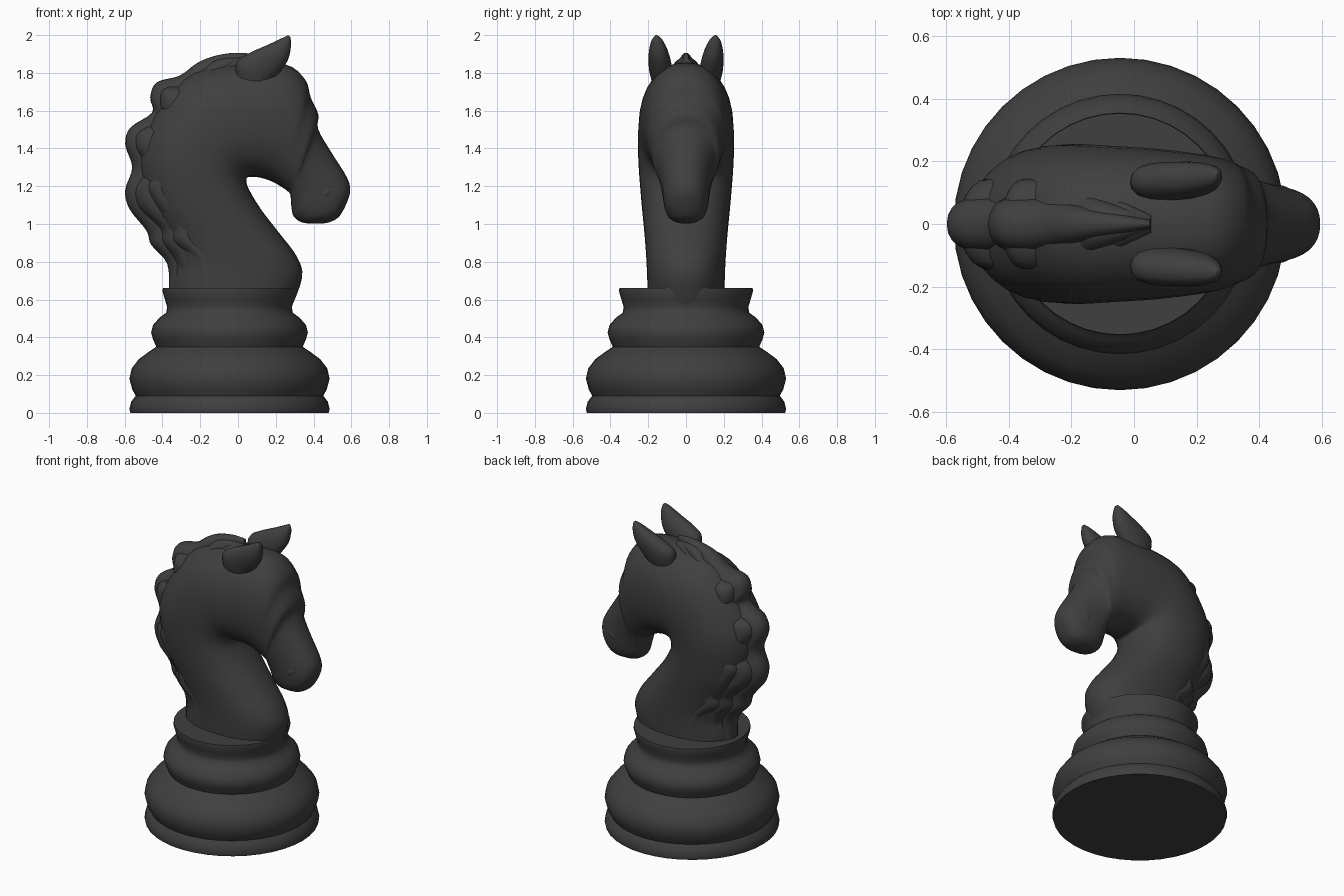
import bpy, bmesh, math
from mathutils import Vector

if "Cube" in bpy.data.objects:
    bpy.data.objects.remove(bpy.data.objects["Cube"])

mat = bpy.data.materials.new("charcoal")
mat.diffuse_color = (0.05, 0.05, 0.05, 1)
mat.use_nodes = True
mat.node_tree.nodes["Principled BSDF"].inputs["Base Color"].default_value = mat.diffuse_color


def finish(bm, name, angle=50):
    bmesh.ops.recalc_face_normals(bm, faces=bm.faces)
    me = bpy.data.meshes.new(name)
    bm.to_mesh(me)
    bm.free()
    me.materials.append(mat)
    ob = bpy.data.objects.new(name, me)
    bpy.context.collection.objects.link(ob)
    bpy.ops.object.select_all(action='DESELECT')
    ob.select_set(True)
    bpy.context.view_layer.objects.active = ob
    bpy.ops.object.shade_smooth_by_angle(angle=math.radians(angle))
    return ob


def smooth_rows(rows, steps):
    """Catmull-Rom interpolation of rows of numbers."""
    out, n = [], len(rows)
    for i in range(n - 1):
        p = [rows[max(i - 1, 0)], rows[i], rows[i + 1], rows[min(i + 2, n - 1)]]
        for s in range(steps):
            t = s / steps
            out.append([0.5 * (2 * b + (c - a) * t + (2 * a - 5 * b + 4 * c - d) * t * t
                               + (3 * b - a - 3 * c + d) * t ** 3)
                        for a, b, c, d in zip(*p)])
    return out + [list(rows[-1])]


def loft(name, rows, steps=4, seg=32, y=0.0, lean=0.0, power=0.9):
    """Rows: under point x, z, outer point x, z, half width; closed rounded rings."""
    bm = bmesh.new()
    rings = []
    for ax, az, bx, bz, w in smooth_rows(rows, steps):
        a, b = Vector((ax, 0, az)), Vector((bx, 0, bz))
        ring = []
        for k in range(seg):
            t = 2 * math.pi * k / seg
            c, s = math.cos(t), math.sin(t)
            c = math.copysign(abs(c) ** power, c)
            s = math.copysign(abs(s) ** power, s)
            p = (a + b) / 2 + (b - a) / 2 * c
            p.y = y + w * s + lean * (p.z - 1.8)
            ring.append(bm.verts.new(p))
        rings.append(ring)
    for r0, r1 in zip(rings, rings[1:]):
        for k in range(seg):
            j = (k + 1) % seg
            bm.faces.new((r0[k], r0[j], r1[j], r1[k]))
    bm.faces.new(rings[0])
    bm.faces.new(rings[-1])
    return finish(bm, name)


# Turned base
profile = [(0.525, 0), (0.53, 0.02), (0.52, 0.06), (0.497, 0.09), (0.515, 0.125),
           (0.53, 0.18), (0.518, 0.235), (0.48, 0.285), (0.425, 0.325), (0.388, 0.35),
           (0.405, 0.39), (0.415, 0.425), (0.405, 0.465), (0.37, 0.505), (0.335, 0.53),
           (0.33, 0.56), (0.342, 0.60), (0.355, 0.645), (0.353, 0.66)]
bm = bmesh.new()
N = 40
rings = [[bm.verts.new((-0.045 + r * math.cos(2 * math.pi * k / N),
                        r * math.sin(2 * math.pi * k / N), z)) for k in range(N)]
         for r, z in profile]
for r0, r1 in zip(rings, rings[1:]):
    for k in range(N):
        bm.faces.new((r0[k], r0[(k + 1) % N], r1[(k + 1) % N], r1[k]))
bm.faces.new(rings[0])
bm.faces.new(rings[-1])
finish(bm, "turned_base")

# Neck and head in one sweep from chest to muzzle
loft("neck_and_head", [
    (0.28, 0.55, -0.34, 0.55, 0.20),
    (0.34, 0.72, -0.35, 0.68, 0.205),
    (0.31, 0.83, -0.34, 0.80, 0.21),
    (0.22, 0.95, -0.40, 0.95, 0.22),
    (0.12, 1.08, -0.49, 1.13, 0.235),
    (0.055, 1.19, -0.52, 1.40, 0.25),
    (0.045, 1.24, -0.40, 1.64, 0.255),
    (0.07, 1.25, -0.24, 1.80, 0.25),
    (0.12, 1.245, 0.02, 1.85, 0.24),
    (0.18, 1.225, 0.25, 1.845, 0.222),
    (0.225, 1.20, 0.355, 1.765, 0.205),
    (0.255, 1.18, 0.385, 1.67, 0.19),
    (0.275, 1.16, 0.425, 1.58, 0.175),
    (0.28, 1.13, 0.425, 1.50, 0.155),
    (0.283, 1.09, 0.50, 1.37, 0.135),
    (0.295, 1.04, 0.575, 1.25, 0.122),
    (0.34, 1.008, 0.594, 1.18, 0.112),
    (0.40, 1.003, 0.575, 1.11, 0.095),
    (0.45, 1.003, 0.54, 1.045, 0.06),
    (0.48, 1.008, 0.51, 1.02, 0.02)])

# Layered mane: three nested locks following a scalloped outline
outline = [(0.05, 1.905), (-0.04, 1.905), (-0.14, 1.885), (-0.22, 1.85), (-0.31, 1.785),
           (-0.43, 1.75), (-0.465, 1.67), (-0.455, 1.59), (-0.57, 1.51), (-0.597, 1.42),
           (-0.56, 1.30), (-0.597, 1.18), (-0.575, 1.08), (-0.485, 0.965), (-0.46, 0.89),
           (-0.375, 0.79), (-0.365, 0.64)]
core = Vector((0.1, 1.25))
for name, inset, depth, width, phase in (("mane_crest", 0.0, 0.20, 0.085, 0),
                                         ("mane_middle", 0.05, 0.20, 0.145, 1.5),
                                         ("mane_lower", 0.11, 0.18, 0.19, 3)):
    rows = []
    for i, p in enumerate(outline):
        p = Vector(p)
        inward = core - p
        if p.y < 1.2:
            inward = Vector((1, 0.15))
        inward.normalize()
        taper = min(1, 0.15 + i * 0.2)
        wave = 0.012 * math.sin(i * 1.9 + phase) if inset else 0
        o = p + inward * (inset * min(1, 0.3 + i * 0.15) + wave)
        a = o + inward * depth * min(1, 0.3 + i * 0.15)
        rows.append((a.x, a.y, o.x, o.y, width * taper))
    loft(name, rows, steps=4, seg=20)

# Ears
for side, label in ((1, "left"), (-1, "right")):
    loft(label + "_ear", [
        (0.14, 1.69, 0.00, 1.72, 0.045),
        (0.165, 1.735, -0.01, 1.85, 0.06),
        (0.22, 1.80, 0.06, 1.905, 0.06),
        (0.265, 1.87, 0.15, 1.945, 0.052),
        (0.28, 1.94, 0.235, 1.985, 0.032),
        (0.278, 1.99, 0.265, 2.0, 0.008)],
        seg=16, y=side * 0.132, lean=side * 0.12)

# Eyes, brows and nostrils as soft swellings
for side, label in ((1, "left"), (-1, "right")):
    for part, loc, size, tilt in (
            ("eye", (0.25, 0.19, 1.50), (0.04, 0.022, 0.024), 0.4),
            ("brow", (0.25, 0.187, 1.55), (0.07, 0.025, 0.025), 0.35),
            ("nostril", (0.47, 0.098, 1.17), (0.045, 0.025, 0.03), -0.8)):
        bpy.ops.mesh.primitive_uv_sphere_add(
            segments=16, ring_count=10, radius=1,
            location=(loc[0], side * loc[1], loc[2]), rotation=(0, tilt, side * -0.25))
        ob = bpy.context.object
        ob.name = label + "_" + part
        ob.scale = size
        ob.data.materials.append(mat)
        bpy.ops.object.shade_smooth()
